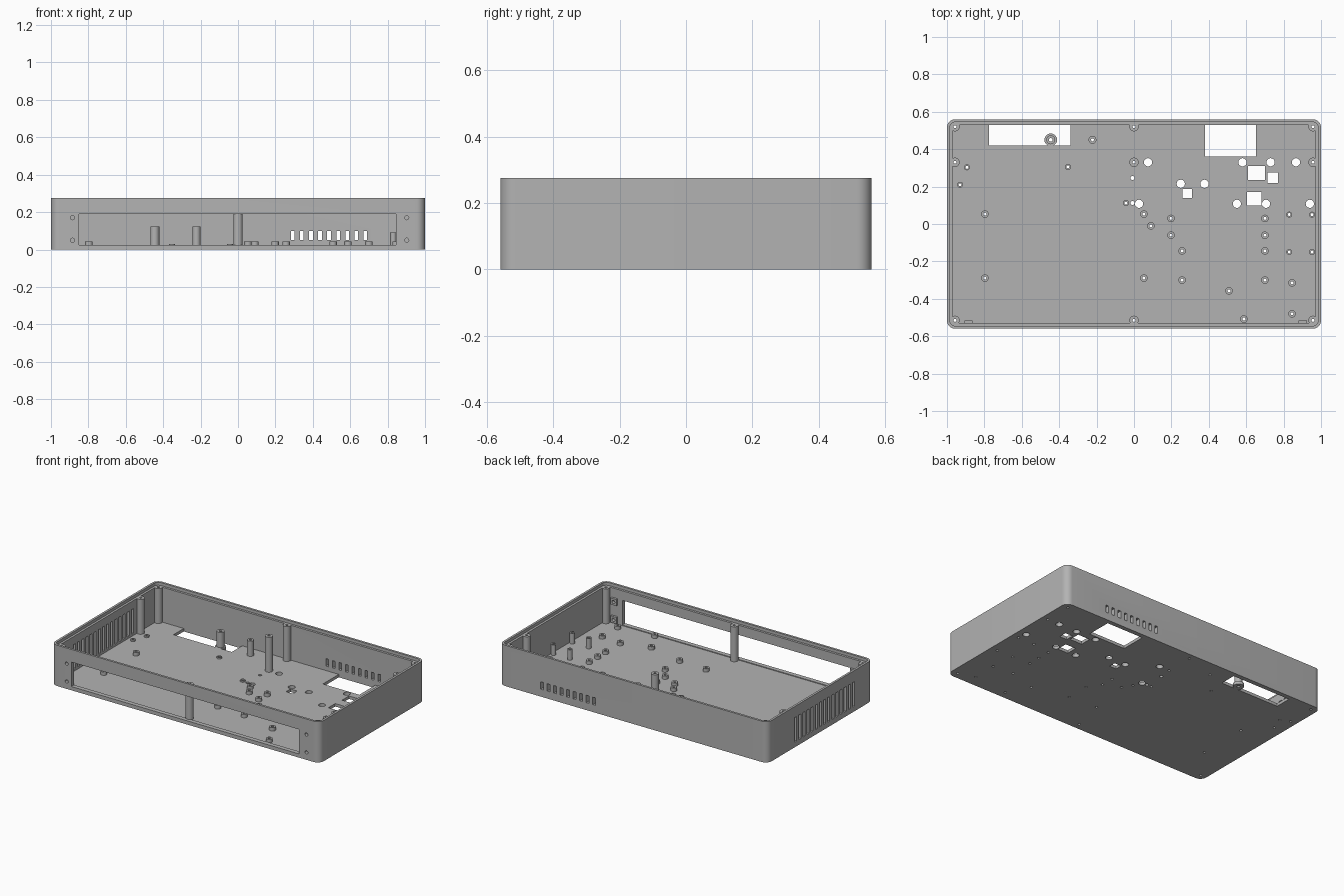
import bpy, bmesh, math
from mathutils import Matrix, Vector

if "Cube" in bpy.data.objects:
    bpy.data.objects.remove(bpy.data.objects["Cube"], do_unlink=True)

grey = bpy.data.materials.new("plain grey")
grey.use_nodes = True
grey.diffuse_color = (0.45, 0.45, 0.45, 1)
grey.node_tree.nodes["Principled BSDF"].inputs["Base Color"].default_value = (0.45, 0.45, 0.45, 1)

HALF_X, HALF_Y, HEIGHT = 1.0, 0.56, 0.275
FLOOR, WALL, LIP_Z = 0.02, 0.03, 0.255


def finish(bm, name):
    bmesh.ops.recalc_face_normals(bm, faces=bm.faces)
    mesh = bpy.data.meshes.new(name)
    bm.to_mesh(mesh)
    bm.free()
    mesh.materials.append(grey)
    obj = bpy.data.objects.new(name, mesh)
    bpy.context.collection.objects.link(obj)
    return obj


def smooth(obj):
    bpy.ops.object.select_all(action='DESELECT')
    obj.select_set(True)
    bpy.context.view_layer.objects.active = obj
    bpy.ops.object.shade_smooth_by_angle(angle=math.radians(30))


def add_box(bm, x0, x1, y0, y1, z0, z1):
    size = Matrix.Diagonal((x1 - x0, y1 - y0, z1 - z0, 1))
    centre = Vector((x0 + x1, y0 + y1, z0 + z1)) / 2
    bmesh.ops.create_cube(bm, size=1, matrix=Matrix.Translation(centre) @ size)


def add_cylinder(bm, centre, radius, length, axis='Z'):
    turn = Matrix.Rotation(math.pi / 2, 4, 'X') if axis == 'Y' else Matrix()
    bmesh.ops.create_cone(bm, cap_ends=True, segments=20, radius1=radius, radius2=radius,
                          depth=length, matrix=Matrix.Translation(centre) @ turn)


def rounded_block(name, inset, radius, z0, z1):
    bm = bmesh.new()
    verts = []
    for corner, (sx, sy) in enumerate([(1, 1), (-1, 1), (-1, -1), (1, -1)]):
        for step in range(9):
            a = math.pi / 2 * (corner + step / 8)
            verts.append(bm.verts.new((sx * (HALF_X - inset - radius) + radius * math.cos(a),
                                       sy * (HALF_Y - inset - radius) + radius * math.sin(a), z0)))
    face = bm.faces.new(verts)
    top = bmesh.ops.extrude_face_region(bm, geom=[face])["geom"]
    bmesh.ops.translate(bm, vec=(0, 0, z1 - z0), verts=[v for v in top if isinstance(v, bmesh.types.BMVert)])
    return finish(bm, name)


def cut(target, cutter):
    cutter.hide_render = True
    mod = target.modifiers.new("cut", 'BOOLEAN')
    mod.operation = 'DIFFERENCE'
    mod.solver = 'EXACT'
    mod.object = cutter
    bpy.ops.object.select_all(action='DESELECT')
    target.select_set(True)
    bpy.context.view_layer.objects.active = target
    bpy.ops.object.modifier_apply(modifier=mod.name)
    bpy.data.objects.remove(cutter, do_unlink=True)


def tubes(name, spots, radius, bore, z0, z1):
    """Hollow round posts standing at every spot."""
    bm = bmesh.new()
    n = 20
    for x, y in spots:
        rings = []
        for r, z in [(bore, z0), (radius, z0), (radius, z1), (bore, z1)]:
            rings.append([bm.verts.new((x + r * math.cos(math.tau * i / n),
                                        y + r * math.sin(math.tau * i / n), z)) for i in range(n)])
        for k in range(4):
            a, b = rings[k], rings[(k + 1) % 4]
            for i in range(n):
                j = (i + 1) % n
                bm.faces.new((a[i], a[j], b[j], b[i]))
    smooth(finish(bm, name))


# Post positions
lid_posts = [(x, y) for x in (-0.957, 0, 0.957) for y in (0.52, 0.33, -0.515)]
raised_posts = [(x, y) for x in (0.83, 0.952) for y in (0.05, -0.15)]
standoffs = [(-0.797, 0.053), (-0.797, -0.289), (0.053, 0.053), (0.053, -0.289),
             (0.09, -0.01), (0.198, 0.03), (0.198, -0.06), (0.257, -0.144), (0.257, -0.3),
             (0.508, -0.358), (0.588, -0.508), (0.845, -0.315), (0.845, -0.48),
             (0.7, 0.03), (0.7, -0.06), (0.7, -0.144), (0.7, -0.3)]
low_standoffs = [(-0.893, 0.303), (-0.93, 0.21), (-0.353, 0.305), (-0.043, 0.112)]
big_post, slim_post = (-0.445, 0.45), (-0.222, 0.45)

# Tray with a stepped rim
case = rounded_block("case", 0, 0.045, 0, HEIGHT)
cut(case, rounded_block("cavity", WALL, 0.015, FLOOR, HEIGHT + 0.1))
cut(case, rounded_block("rim_step", 0.015, 0.03, LIP_Z, HEIGHT + 0.1))

# Openings in the walls
bm = bmesh.new()
add_box(bm, -0.85, 0.845, -0.6, -0.5, 0.025, 0.19)
for x in (-0.885, 0.902):
    for z in (0.05, 0.17):
        add_cylinder(bm, (x, -0.55, z), 0.011, 0.12, 'Y')
for i in range(9):
    x = 0.293 + i * 0.0485
    add_box(bm, x - 0.01, x + 0.01, 0.5, 0.6, 0.05, 0.1)
for i in range(15):
    y = -0.355 + i * 0.044
    add_box(bm, -1.1, -0.95, y - 0.011, y + 0.011, 0.035, 0.2)
cut(case, finish(bm, "wall_cutter"))

# Openings in the floor
bm = bmesh.new()
for x0, x1, y0, y1 in [(-0.775, -0.34, 0.42, 0.53), (0.38, 0.652, 0.36, 0.53),
                       (0.61, 0.7, 0.235, 0.31), (0.715, 0.77, 0.22, 0.275),
                       (0.26, 0.31, 0.14, 0.187), (0.604, 0.682, 0.098, 0.172)]:
    add_box(bm, x0, x1, y0, y1, -0.1, 0.1)
for x, y in [(0.075, 0.33), (0.25, 0.215), (0.377, 0.215), (0.027, 0.108), (0.58, 0.33),
             (0.73, 0.33), (0.866, 0.33), (0.55, 0.108), (0.706, 0.108), (0.94, 0.108)]:
    add_cylinder(bm, (x, y, 0), 0.022, 0.2)
for y in (0.246, 0.112):
    add_cylinder(bm, (-0.008, y, 0), 0.011, 0.2)
for x, y in lid_posts + raised_posts + standoffs + low_standoffs + [slim_post]:
    add_cylinder(bm, (x, y, 0), 0.008, 0.2)
cut(case, finish(bm, "floor_cutter"))
smooth(case)

# Posts and standoffs
tubes("lid_posts", lid_posts, 0.025, 0.008, FLOOR, LIP_Z)
tubes("raised_posts", raised_posts, 0.016, 0.008, FLOOR, 0.09)
tubes("standoffs", standoffs, 0.02, 0.008, FLOOR, 0.043)
tubes("low_standoffs", low_standoffs, 0.016, 0.008, FLOOR, 0.03)
tubes("slim_post", [slim_post], 0.021, 0.008, FLOOR, 0.123)
tubes("big_post", [big_post], 0.024, 0.01, 0.001, 0.123)
tubes("big_post_base", [big_post], 0.034, 0.01, 0, FLOOR)

# Screw blocks behind the front panel
bm = bmesh.new()
for x in (-0.885, 0.902):
    for z in (0.05, 0.17):
        add_box(bm, x - 0.022, x + 0.022, -0.532, -0.515, z - 0.022, z + 0.022)
blocks = finish(bm, "panel_screw_blocks")
bm = bmesh.new()
for x in (-0.885, 0.902):
    for z in (0.05, 0.17):
        add_cylinder(bm, (x, -0.52, z), 0.011, 0.1, 'Y')
cut(blocks, finish(bm, "screw_cutter"))
